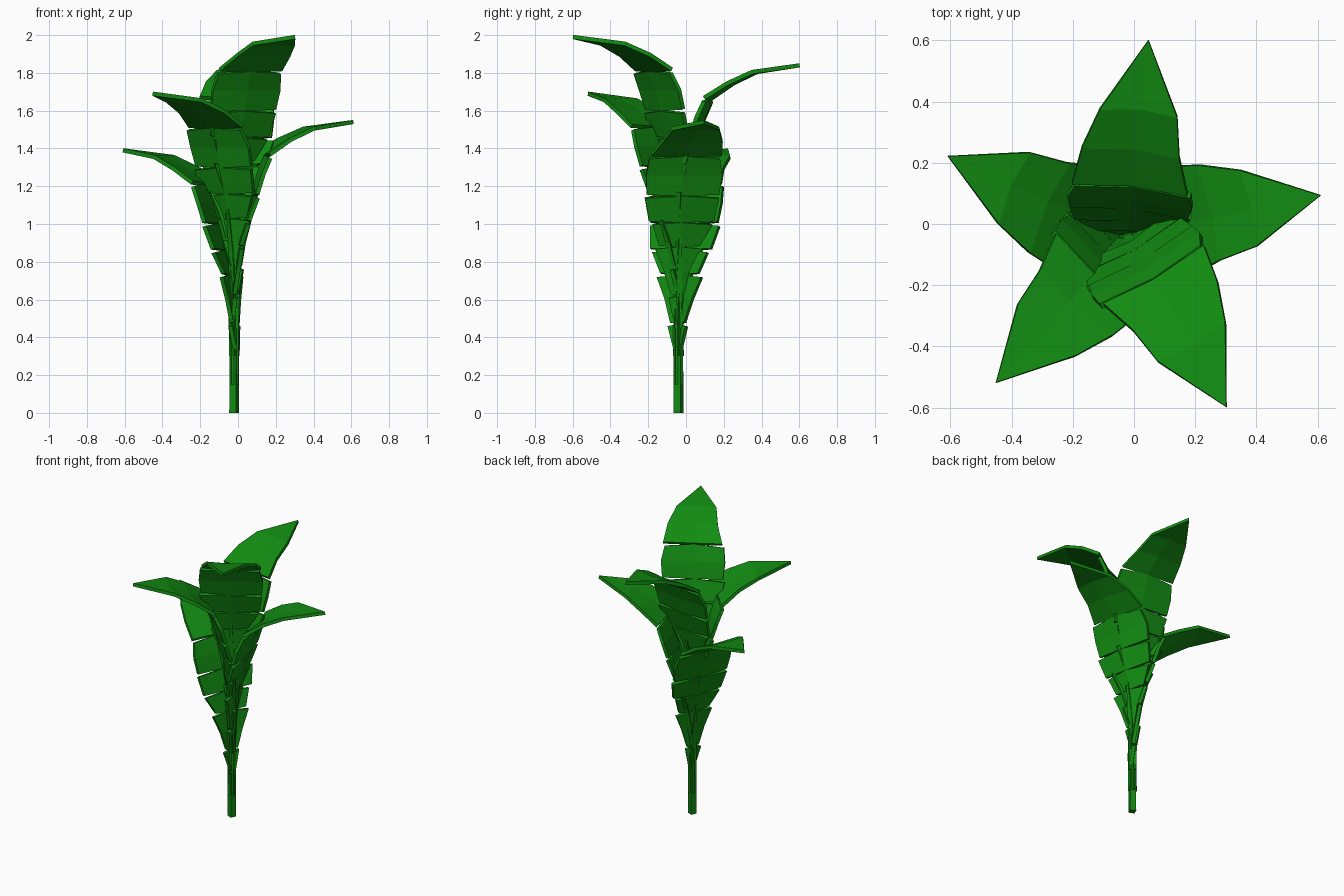
import bpy, bmesh, math
from mathutils import Matrix

cube = bpy.data.objects.get("Cube")
if cube:
    bpy.data.objects.remove(cube, do_unlink=True)

green = bpy.data.materials.new("leaf green")
green.use_nodes = True
COLOUR = (0.006, 0.26, 0.006, 1)
green.diffuse_color = COLOUR
green.node_tree.nodes["Principled BSDF"].inputs["Base Color"].default_value = COLOUR

# Blade panels between tears; each row: outward, height, right width, left width
PANELS = [
    [(0.0, 0.32, 0.02, 0.02), (0.01, 0.47, 0.05, 0.06)],
    [(0.01, 0.47, 0.04, 0.045), (0.02, 0.6, 0.08, 0.08), (0.03, 0.73, 0.13, 0.13)],
    [(0.03, 0.73, 0.11, 0.11), (0.06, 0.86, 0.15, 0.17)],
    [(0.06, 0.86, 0.17, 0.18), (0.1, 1.0, 0.2, 0.2)],
    [(0.1, 1.0, 0.19, 0.2), (0.13, 1.11, 0.2, 0.21), (0.17, 1.21, 0.19, 0.19)],
    [(0.17, 1.21, 0.18, 0.2), (0.29, 1.295, 0.14, 0.18), (0.42, 1.355, 0.12, 0.135)],
]
TIP = (0.645, 0.0, 1.39)


def finish(name, bm, place):
    bmesh.ops.recalc_face_normals(bm, faces=bm.faces)
    mesh = bpy.data.meshes.new(name)
    bm.to_mesh(mesh)
    bm.free()
    mesh.materials.append(green)
    obj = bpy.data.objects.new(name, mesh)
    obj.matrix_world = place
    bpy.context.collection.objects.link(obj)
    return obj


def add_blade(name, place):
    bm = bmesh.new()
    for panel in PANELS:
        last = panel is PANELS[-1]
        rows = []
        for i, (u, z, right, left) in enumerate(panel):
            # outer edges pull back from the tears, the middle stays joined
            gap = 0.008 if i == 0 else 0
            if i == len(panel) - 1 and not last:
                gap = -0.012
            rows.append([bm.verts.new(p) for p in (
                (u - 0.015, -right, z + gap), (u, 0, z), (u - 0.015, left, z + gap))])
        for a, b in zip(rows, rows[1:]):
            for k in range(2):
                bm.faces.new((a[k], a[k + 1], b[k + 1], b[k]))
        if last:
            tip = bm.verts.new(TIP)
            for k in range(2):
                bm.faces.new((rows[-1][k], rows[-1][k + 1], tip))
    obj = finish(name, bm, place)
    solid = obj.modifiers.new("thickness", "SOLIDIFY")
    solid.thickness = 0.022
    solid.offset = 0


def add_stem(name, place):
    # square stalk tapering out along the underside of the blade
    bm = bmesh.new()
    rings = []
    for u, z, r in ((0, 0, 0.02), (0, 0.3, 0.019), (0.012, 0.55, 0.016), (0.05, 0.78, 0.006)):
        rings.append([bm.verts.new((u + r * a, r * b, z))
                      for a, b in ((-1, -1), (1, -1), (1, 1), (-1, 1))])
    for a, b in zip(rings, rings[1:]):
        for k in range(4):
            n = (k + 1) % 4
            bm.faces.new((a[k], a[n], b[n], b[k]))
    bm.faces.new(rings[0])
    bm.faces.new(rings[-1])
    finish(name, bm, place)


# Five equal leaves, each turned and raised from the one below
for i in range(5):
    place = (Matrix.Translation((-0.02, -0.04, 0.15 * i))
             @ Matrix.Rotation(math.radians(156 - 144 * i), 4, "Z"))
    add_blade(f"leaf_blade_{i + 1}", place)
    add_stem(f"leaf_stem_{i + 1}", place)
